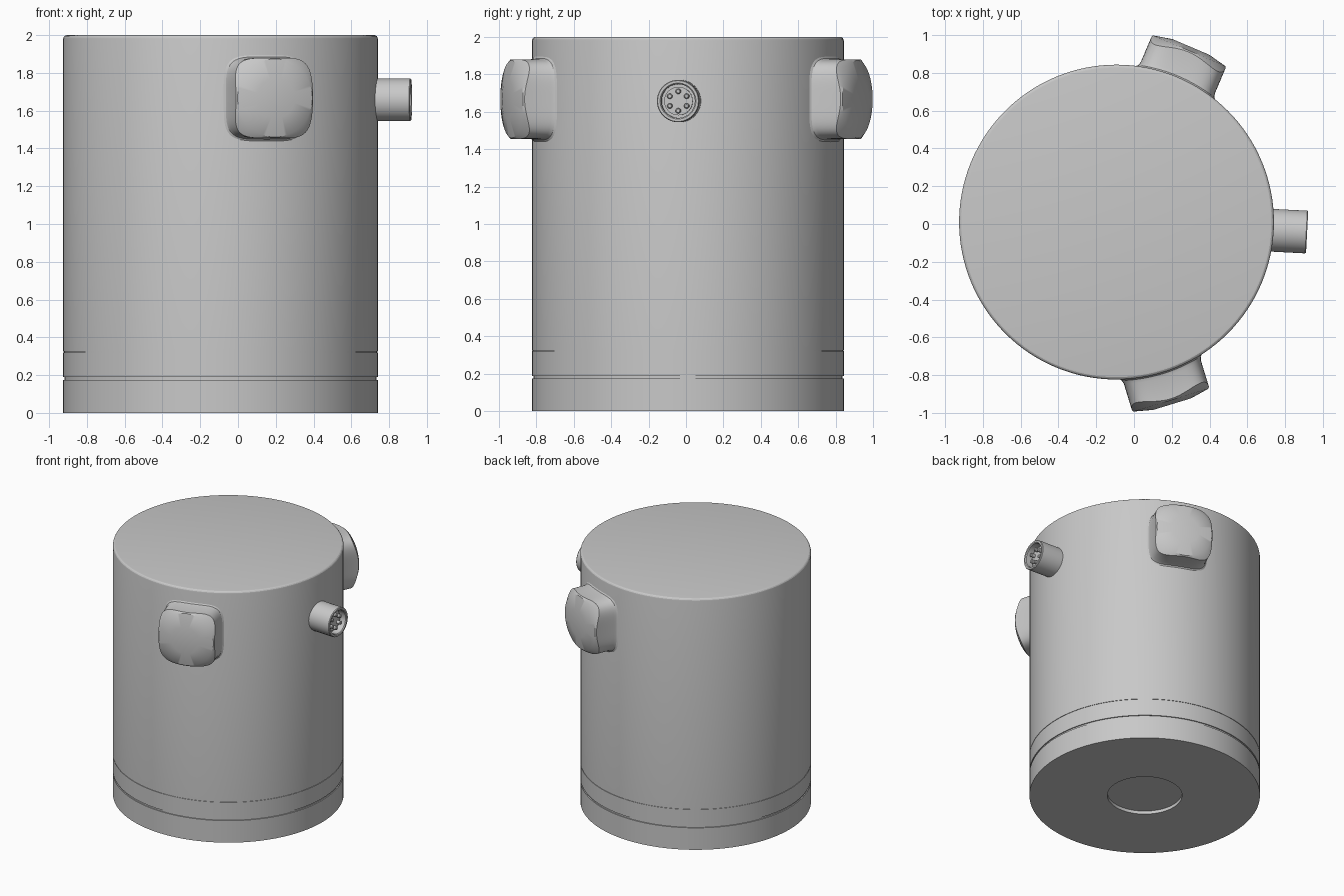
import bpy
import bmesh
from math import cos, sin, pi, sqrt, radians
from mathutils import Matrix, Vector

if "Cube" in bpy.data.objects:
    bpy.data.objects.remove(bpy.data.objects["Cube"])

AXIS_X, AXIS_Y, RADIUS = -0.0925, 0.01, 0.833

grey = bpy.data.materials.new("plain grey")
grey.use_nodes = True
grey.diffuse_color = (0.58, 0.58, 0.58, 1)
grey.node_tree.nodes["Principled BSDF"].inputs["Base Color"].default_value = grey.diffuse_color


def loft(name, rings, matrix, angle=20):
    """Skin a list of closed rings and cap both ends."""
    bm = bmesh.new()
    loops = [[bm.verts.new(p) for p in ring] for ring in rings]
    n = len(loops[0])
    for a, b in zip(loops, loops[1:]):
        for i in range(n):
            j = (i + 1) % n
            bm.faces.new((a[i], a[j], b[j], b[i]))
    bm.faces.new(loops[0][::-1])
    bm.faces.new(loops[-1])
    bmesh.ops.recalc_face_normals(bm, faces=bm.faces)
    mesh = bpy.data.meshes.new(name)
    bm.to_mesh(mesh)
    bm.free()
    mesh.materials.append(grey)
    obj = bpy.data.objects.new(name, mesh)
    bpy.context.collection.objects.link(obj)
    obj.matrix_world = matrix
    bpy.ops.object.select_all(action='DESELECT')
    obj.select_set(True)
    bpy.context.view_layer.objects.active = obj
    bpy.ops.object.shade_smooth_by_angle(angle=radians(angle))
    return obj


def circle(r, z, n, cx=0, cy=0):
    return [Vector((cx + r * cos(2 * pi * i / n), cy + r * sin(2 * pi * i / n), z))
            for i in range(n)]


def revolve(name, profile, matrix, n):
    return loft(name, [circle(r, z, n) for r, z in profile], matrix)


def radial(degrees, height):
    """Frame on the body axis whose local z points outward."""
    return (Matrix.Translation((AXIS_X, AXIS_Y, height))
            @ Matrix.Rotation(radians(degrees), 4, 'Z')
            @ Matrix.Rotation(pi / 2, 4, 'Y'))


# Main body: shallow underside recess, base groove, seam and rounded top
def groove(z, half, depth):
    inner = RADIUS - depth
    return [(RADIUS, z - half), (inner, z - half), (inner, z + half), (RADIUS, z + half)]


bevel = 0.02
profile = [(0.27, 0.025), (0.27, 0), (RADIUS, 0)]
profile += groove(0.182, 0.007, 0.008) + groove(0.323, 0.002, 0.004)
profile += [(RADIUS - bevel + bevel * cos(a * pi / 8), 2 - bevel + bevel * sin(a * pi / 8))
            for a in range(5)]
revolve("body", profile, Matrix.Translation((AXIS_X, AXIS_Y, 0)), 128)


# Side housings: rounded squares blended into the wall, with a conical face
def housing(name, degrees):
    half, face_r, face_d, n, power = 0.213, 0.211, 0.985, 96, 4.5
    outline = []
    for i in range(n):
        c, s = cos(2 * pi * i / n), sin(2 * pi * i / n)
        r = half / (abs(c) ** power + abs(s) ** power) ** (1 / power)
        outline.append((r * c, r * s))

    def wall_ring(scale, offset):
        return [Vector((x * scale, y * scale, sqrt(RADIUS ** 2 - (y * scale) ** 2) + offset))
                for x, y in outline]

    chamfer = [Vector((x, y, face_d - 0.006 - 0.75 * (sqrt(x * x + y * y) - face_r)))
               for x, y in outline]
    rings = [wall_ring(1.08, -0.03), wall_ring(1.08, -0.002), wall_ring(1.025, 0.006),
             wall_ring(1, 0.025), chamfer, circle(face_r - 0.004, face_d, n),
             circle(0.105, face_d + 0.022, n)]
    loft(name, rings, radial(degrees, 1.667), 30)


housing("front_housing", -73)
housing("back_housing", 67)

# Round socket with a hollow end, insert and six pins
socket = radial(-3, 1.657)
revolve("socket", [(0.113, 0.8), (0.113, 1.005), (0.109, 1.01), (0.096, 1.01),
                   (0.09, 1.004), (0.09, 0.95)], socket, 48)
revolve("socket_insert", [(0.076, 0.945), (0.076, 0.965)], socket, 48)
for k in range(6):
    a = k * pi / 3
    pin = socket @ Matrix.Translation((0.052 * cos(a), 0.052 * sin(a), 0))
    revolve("pin_%d" % (k + 1), [(0.014, 0.96), (0.014, 0.992), (0.009, 0.997)], pin, 16)
